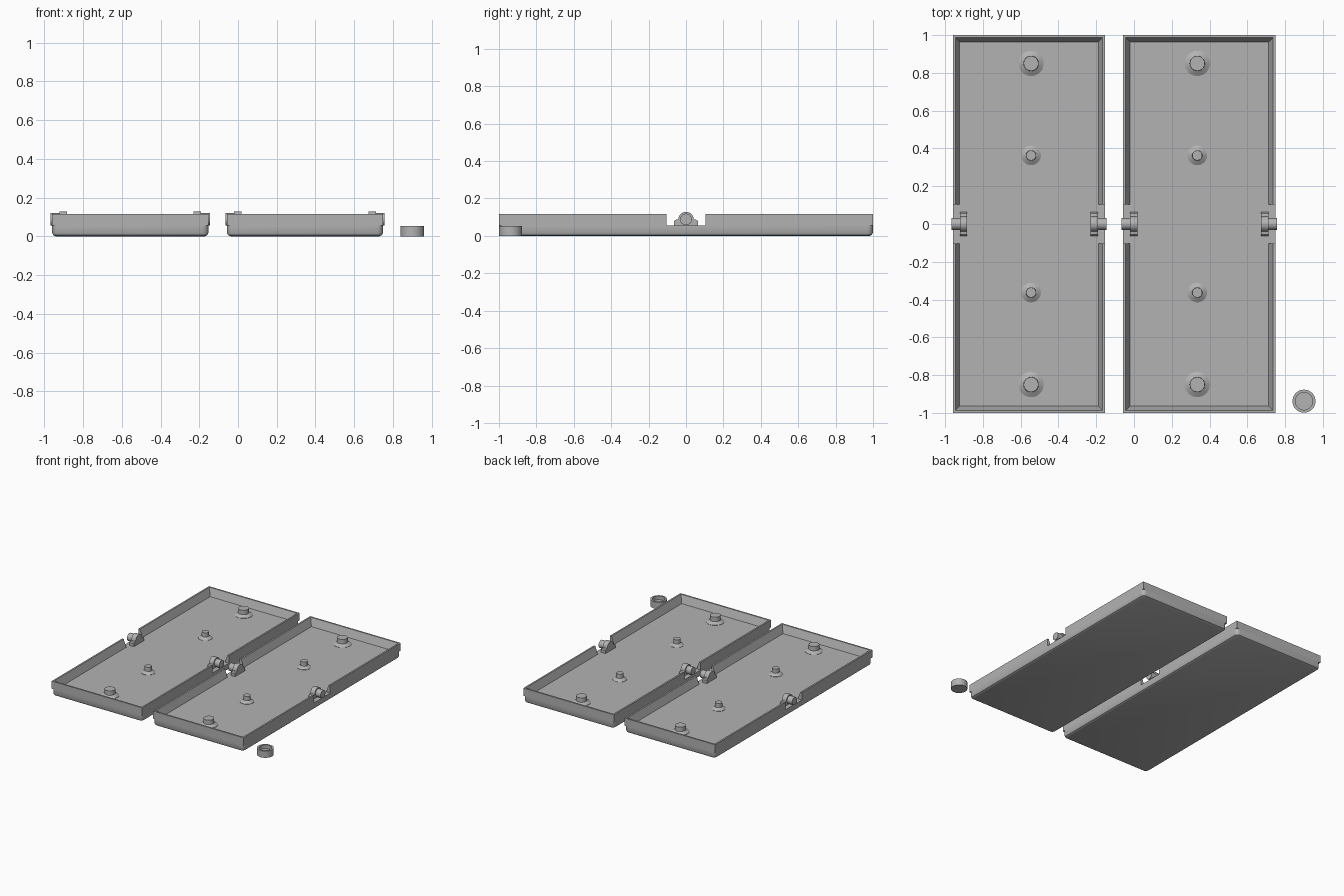
import bpy, bmesh, math

if "Cube" in bpy.data.objects:
    bpy.data.objects.remove(bpy.data.objects["Cube"])

HW, HL = 0.403, 1.0          # tray half width and half length
FLOOR, RIM = 0.055, 0.116    # tray floor and rim heights
NOTCH = 0.103                # half length of the side notches

grey = bpy.data.materials.new("grey plastic")
grey.diffuse_color = (0.45, 0.45, 0.45, 1)
grey.use_nodes = True
grey.node_tree.nodes["Principled BSDF"].inputs["Base Color"].default_value = grey.diffuse_color


def finish(name, bm, smooth=True):
    bmesh.ops.recalc_face_normals(bm, faces=bm.faces)
    me = bpy.data.meshes.new(name)
    bm.to_mesh(me)
    bm.free()
    me.materials.append(grey)
    ob = bpy.data.objects.new(name, me)
    bpy.context.collection.objects.link(ob)
    if smooth:
        bpy.ops.object.select_all(action='DESELECT')
        ob.select_set(True)
        bpy.context.view_layer.objects.active = ob
        bpy.ops.object.shade_smooth_by_angle(angle=math.radians(30))
    return ob


def loft(name, rings, smooth=True):
    """Skin a list of equal closed rings and cap both ends."""
    bm = bmesh.new()
    vs = [[bm.verts.new(p) for p in r] for r in rings]
    n = len(vs[0])
    for a, b in zip(vs, vs[1:]):
        for i in range(n):
            j = (i + 1) % n
            bm.faces.new((a[i], a[j], b[j], b[i]))
    bm.faces.new(vs[0])
    bm.faces.new(vs[-1])
    return finish(name, bm, smooth)


def lathe(name, x, y, profile, n=40):
    """Turn (radius, z) points about a vertical axis."""
    return loft(name, [[(x + r * math.cos(2 * math.pi * i / n),
                         y + r * math.sin(2 * math.pi * i / n), z)
                        for i in range(n)] for r, z in profile])


def rounded_ring(cx, inset, z, radius=0.03, seg=6):
    pts = []
    for q, (sx, sy) in enumerate(((1, 1), (-1, 1), (-1, -1), (1, -1))):
        for k in range(seg + 1):
            a = math.pi / 2 * (q + k / seg)
            r = radius - inset
            pts.append((cx + sx * (HW - radius) + r * math.cos(a),
                        sy * (HL - radius) + r * math.sin(a), z))
    return pts


def wall(name, cx, sy):
    """U-shaped tapered wall around one end of the tray."""
    prof = ((0, FLOOR), (0, RIM), (0.013, RIM), (0.036, FLOOR))
    rings = []
    for sx, corner in ((1, False), (1, True), (-1, True), (-1, False)):
        rings.append([(cx + sx * (HW - d), sy * (HL - d if corner else NOTCH), z)
                      for d, z in prof])
    return loft(name, rings, smooth=False)


def hinge(name, cx, side):
    """Bracket with a rounded head and a pin pointing outwards."""
    zc, r = 0.088, 0.041
    head = [(r * math.cos(a), zc + r * math.sin(a))
            for a in (math.pi * i / 16 for i in range(17))]
    prof = [(0.063, FLOOR - 0.01), (0.063, 0.079), (0.056, 0.086)] + head
    prof += [(-0.056, 0.086), (-0.063, 0.079), (-0.063, FLOOR - 0.01)]
    loft(name + "_bracket", [[(cx + side * x, y, z) for y, z in prof]
                             for x in (0.327, 0.366)])
    n = 32
    loft(name + "_pin", [[(cx + side * x, 0.031 * math.cos(2 * math.pi * i / n),
                           zc + 0.031 * math.sin(2 * math.pi * i / n))
                          for i in range(n)] for x in (0.34, 0.411)])


# Two mirrored trays
for tag, cx, s in (("left", -0.556, 1), ("right", 0.346, -1)):
    # thick base with rounded corners and a rounded lower edge
    loft(tag + "_tray_base", [rounded_ring(cx, i, z) for i, z in
                              ((0.018, 0), (0.006, 0.006), (0, 0.018), (0, FLOOR))])
    for sy, end in ((-1, "front"), (1, "back")):
        wall(f"{tag}_tray_{end}_wall", cx, sy)
        # posts with flared feet
        px = cx + s * 0.011
        lathe(f"{tag}_{end}_large_post", px, sy * 0.85,
              ((0.067, FLOOR - 0.005), (0.067, FLOOR + 0.002), (0.040, 0.073),
               (0.039, 0.108)))
        lathe(f"{tag}_{end}_small_post", px, sy * 0.363,
              ((0.052, FLOOR - 0.005), (0.052, FLOOR + 0.002), (0.027, 0.073),
               (0.026, 0.106)))
    for side, where in ((-1, "outer"), (1, "inner")):
        hinge(f"{tag}_{where}_hinge", cx, side * s)

# Loose cap: a shallow round cup
lathe("loose_cap", 0.90, -0.938,
      ((0.061, 0), (0.061, 0.054), (0.046, 0.054), (0.046, 0.025)))
